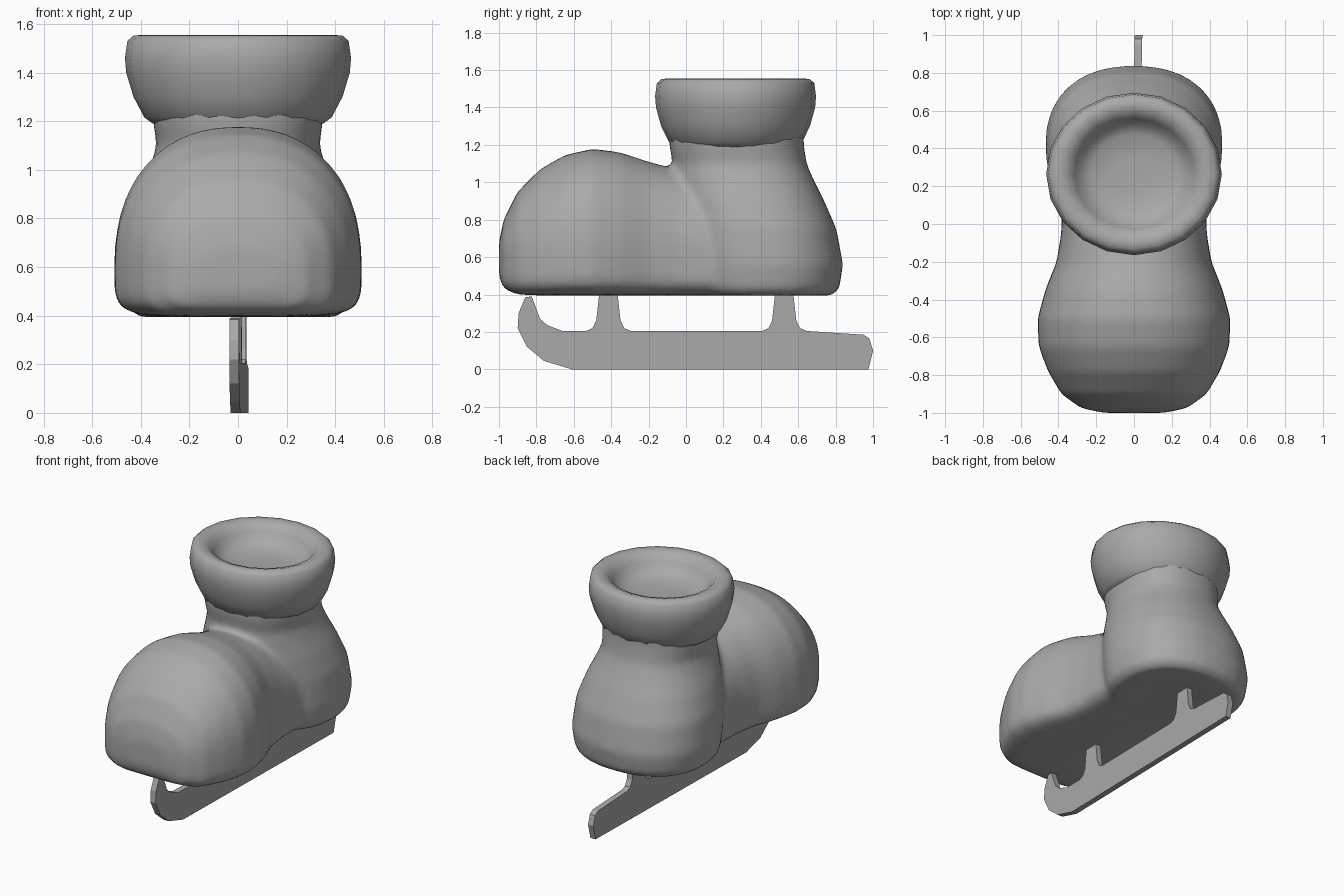
import bpy, bmesh
from math import sin, cos, pi, copysign

default = bpy.data.objects.get("Cube")
if default:
    bpy.data.objects.remove(default, do_unlink=True)

# One grey for the whole skate
grey = bpy.data.materials.new("matte_grey")
grey.use_nodes = True
colour = (0.4, 0.4, 0.4, 1)
grey.diffuse_color = colour
grey.node_tree.nodes["Principled BSDF"].inputs["Base Color"].default_value = colour


def spow(value, power):
    """Signed power, for rounded-square outlines."""
    return copysign(abs(value) ** power, value)


def loft(bm, rings):
    """Skin a list of equal-length rings and cap both ends."""
    loops = [[bm.verts.new(p) for p in ring] for ring in rings]
    for a, b in zip(loops, loops[1:]):
        for i in range(len(a)):
            j = (i + 1) % len(a)
            bm.faces.new((a[i], a[j], b[j], b[i]))
    bm.faces.new(loops[0][::-1])
    bm.faces.new(loops[-1])


def finish(bm, name, smooth):
    bmesh.ops.recalc_face_normals(bm, faces=bm.faces)
    for face in bm.faces:
        face.smooth = smooth
    mesh = bpy.data.meshes.new(name)
    bm.to_mesh(mesh)
    bm.free()
    mesh.materials.append(grey)
    obj = bpy.data.objects.new(name, mesh)
    bpy.context.collection.objects.link(obj)
    return obj


def angles(count):
    return [2 * pi * i / count for i in range(count)]


def foot_section(y, half, top, bottom):
    """Upright slice: domed above, squared off towards the sole."""
    mid, ring = 0.6, []
    for t in angles(48):
        power, reach = (0.88, top - mid) if sin(t) > 0 else (0.36, mid - bottom)
        ring.append((half * spow(cos(t), power), y, mid + reach * spow(sin(t), power)))
    return ring


def leg_section(z, front, back, half):
    """Level slice through the heel and ankle."""
    centre, reach = (front + back) / 2, (back - front) / 2
    return [(half * spow(cos(t), 0.88), centre + reach * spow(sin(t), 0.88), z)
            for t in angles(40)]


# Boot: toe and instep run along y, heel and ankle run up z, then fuse
foot = [(-1, .16, .68, .5), (-.975, .28, .8, .43), (-.9, .385, .95, .4),
        (-.78, .455, 1.07, .395), (-.65, .505, 1.145, .395), (-.5, .51, 1.18, .395),
        (-.35, .47, 1.16, .395), (-.2, .41, 1.11, .395), (-.05, .385, 1.07, .395),
        (.2, .38, 1, .395), (.45, .38, .9, .395)]
leg = [(.395, .06, .78, .41), (.43, .02, .82, .45), (.56, 0, .84, .47),
       (.75, -.02, .805, .455), (.9, -.05, .74, .41), (1.02, -.07, .68, .36),
       (1.1, -.07, .645, .335), (1.2, -.09, .63, .35), (1.3, -.09, .63, .35)]
bm = bmesh.new()
loft(bm, [foot_section(*s) for s in foot])
loft(bm, [leg_section(*s) for s in leg])
boot = finish(bm, "boot", True)
fuse = boot.modifiers.new("fuse", 'REMESH')
fuse.mode = 'VOXEL'
fuse.voxel_size = 0.022
fuse.use_smooth_shade = True
soften = boot.modifiers.new("soften", 'SMOOTH')
soften.factor = 0.5
soften.iterations = 8

# Cuff: padded ring with a shallow bowl
cuff = [(.3, 1.18), (.35, 1.19), (.385, 1.215), (.43, 1.3), (.46, 1.4), (.465, 1.46),
        (.455, 1.53), (.43, 1.552), (.39, 1.555), (.345, 1.54), (.315, 1.5),
        (.28, 1.45), (.23, 1.425), (.1, 1.415)]
bm = bmesh.new()
loft(bm, [[(r * cos(t), .265 + r * .925 * sin(t), z) for t in angles(20)]
          for r, z in cuff])
finish(bm, "cuff", True)

# Blade: curled runner with two flared posts, set very slightly askew
post = [(.12, .205), (.085, .22), (.065, .26), (.046, .43)]
curl = [(-.61, 0), (-.76, .045), (-.85, .12), (-.9, .22), (-.895, .3), (-.86, .385),
        (-.825, .39), (-.78, .27), (-.74, .235), (-.66, .205)]
tail = [(.95, .185), (.98, .165), (1, .1), (.975, 0)]
outline = list(curl)
for centre in (-.415, .525):
    outline += [(centre - w, z) for w, z in post]
    outline += [(centre + w, z) for w, z in reversed(post)]
outline += tail
bm = bmesh.new()
loft(bm, [[(.003 + .021 * y + side * .02, y, z) for y, z in outline]
          for side in (-1, 1)])
finish(bm, "blade", False)
